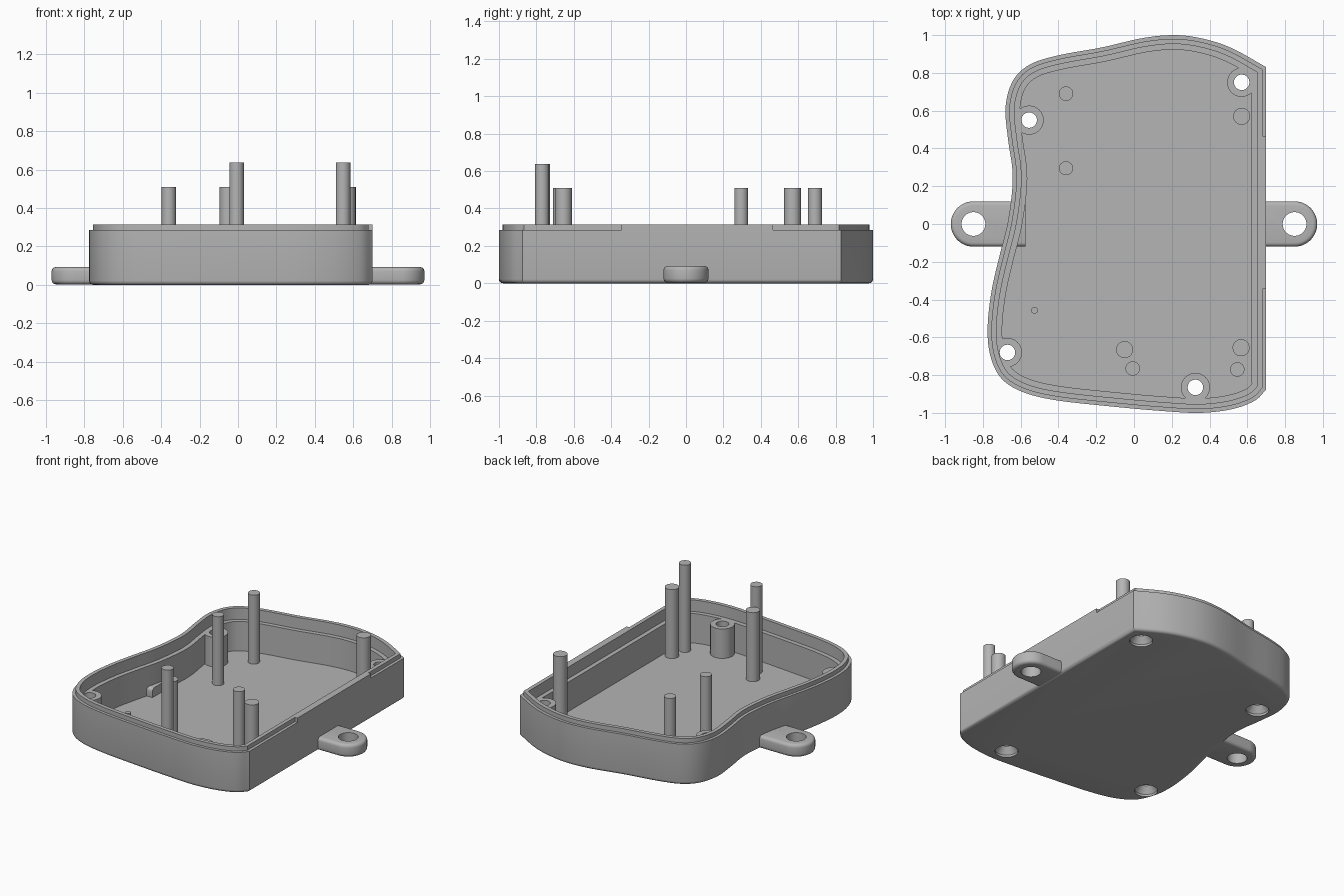
import bpy, bmesh, math
from mathutils import Vector

if "Cube" in bpy.data.objects:
    bpy.data.objects.remove(bpy.data.objects["Cube"], do_unlink=True)

# Material
GREY = (0.46, 0.46, 0.46, 1.0)
grey = bpy.data.materials.new("plain_grey")
grey.use_nodes = True
grey.diffuse_color = GREY
grey.node_tree.nodes["Principled BSDF"].inputs["Base Color"].default_value = GREY

# Shared heights
FLOOR, LEDGE, STEP, RIM = 0.03, 0.235, 0.285, 0.315
SCREWS = [(0.57, 0.75), (-0.555, 0.55), (-0.67, -0.68), (0.325, -0.865)]


def finish(name, bm):
    """Turn a bmesh into a grey object."""
    bmesh.ops.recalc_face_normals(bm, faces=bm.faces)
    mesh = bpy.data.meshes.new(name)
    bm.to_mesh(mesh)
    bm.free()
    mesh.materials.append(grey)
    obj = bpy.data.objects.new(name, mesh)
    bpy.context.collection.objects.link(obj)
    return obj


def smooth(obj):
    bpy.ops.object.select_all(action="DESELECT")
    obj.select_set(True)
    bpy.context.view_layer.objects.active = obj
    bpy.ops.object.shade_smooth_by_angle(angle=math.radians(35))


def loft(name, rings):
    """Skin closed rings of equal length and cap both ends."""
    bm = bmesh.new()
    loops = [[bm.verts.new(p) for p in ring] for ring in rings]
    for low, high in zip(loops, loops[1:]):
        for i in range(len(low)):
            j = (i + 1) % len(low)
            bm.faces.new((low[i], low[j], high[j], high[i]))
    bm.faces.new(loops[0][::-1])
    bm.faces.new(loops[-1])
    return finish(name, bm)


def lathe(name, centre, profile, sides=32):
    """Solid of revolution from (radius, height) pairs."""
    turns = [math.tau * i / sides for i in range(sides)]
    return loft(name, [[(centre[0] + r * math.cos(a), centre[1] + r * math.sin(a), z)
                        for a in turns] for r, z in profile])


def combine(target, helper, operation):
    """Apply a boolean and remove the helper."""
    helper.hide_render = True
    mod = target.modifiers.new("cut", "BOOLEAN")
    mod.object, mod.operation, mod.solver = helper, operation, "EXACT"
    graph = bpy.context.evaluated_depsgraph_get()
    mesh = bpy.data.meshes.new_from_object(target.evaluated_get(graph))
    target.modifiers.clear()
    target.data = mesh
    bpy.data.objects.remove(helper, do_unlink=True)


def spline(points, steps):
    """Open Catmull-Rom curve through the points."""
    pts = [Vector(p) for p in points]
    pts = [2 * pts[0] - pts[1]] + pts + [2 * pts[-1] - pts[-2]]
    out = []
    for a, b, c, d in zip(pts, pts[1:], pts[2:], pts[3:]):
        for i in range(steps):
            t = i / steps
            out.append(0.5 * (2 * b + (c - a) * t + (2 * a - 5 * b + 4 * c - d) * t ** 2
                              + (3 * b - a - 3 * c + d) * t ** 3))
    return out + [pts[-2]]


def inset(points, distance, z):
    """Mitred inward offset of a counter-clockwise outline."""
    ring = []
    for i, p in enumerate(points):
        before = (p - points[i - 1]).normalized()
        after = (points[(i + 1) % len(points)] - p).normalized()
        m, n = Vector((-before.y, before.x)), Vector((-after.y, after.x))
        q = p + (m + n) * distance / (1 + m.dot(n))
        ring.append((q.x, q.y, z))
    return ring


# Case outline: straight on one side, waisted on the other
outline = spline([
    (0.70, 0.83), (0.52, 0.93), (0.37, 0.98), (0.22, 1.0), (0.05, 0.985),
    (-0.17, 0.935), (-0.4, 0.893), (-0.55, 0.845), (-0.64, 0.76), (-0.68, 0.62),
    (-0.667, 0.45), (-0.645, 0.3), (-0.645, 0.18), (-0.67, 0), (-0.715, -0.18),
    (-0.755, -0.36), (-0.775, -0.55), (-0.76, -0.7), (-0.7, -0.82), (-0.58, -0.893),
    (-0.4, -0.935), (-0.1, -0.968), (0.15, -0.99), (0.35, -1.0), (0.52, -0.98),
    (0.64, -0.935), (0.70, -0.875)], 6)

# Shell section: rounded base, stepped rim, inner ledge and floor
R = 0.022
section = [(R * (1 - math.sin(a)), R * (1 - math.cos(a)))
           for a in (math.pi * k / 8 for k in range(5))]
section += [(0, STEP), (0.02, STEP), (0.02, RIM), (0.047, RIM),
            (0.047, LEDGE), (0.077, LEDGE), (0.077, FLOOR)]
shell = loft("case_shell", [inset(outline, d, z) for d, z in section])

# Screw bosses and countersunk holes
for spot in SCREWS:
    combine(shell, lathe("boss", spot, [(0.077, 0.015), (0.077, LEDGE)]), "UNION")
for spot in SCREWS:
    combine(shell, lathe("screw_hole", spot, [
        (0.073, -0.02), (0.073, 0.015), (0.041, 0.06), (0.041, RIM)]), "DIFFERENCE")
smooth(shell)


def block(name, low, high):
    corners = [(low[0], low[1]), (high[0], low[1]), (high[0], high[1]), (low[0], high[1])]
    return loft(name, [[(x, y, z) for x, y in corners] for z in (low[2], high[2])])


# Raised middle of the straight rim
block("rim_tongue", (0.675, -0.345, STEP), (0.70, 0.465, RIM))


# Mounting lugs, one per side
def lug(name, side, root):
    half, reach = 0.12, 0.85
    arc = [math.pi * (i / 24 - 0.5) for i in range(25)]
    plan = [(reach + half * math.cos(a), half * math.sin(a)) for a in arc]
    plan += [(root, half), (root, -half)]
    obj = loft(name, [[(side * x, y, z) for x, y in plan] for z in (0.003, 0.093)])
    bm = bmesh.new()
    bm.from_mesh(obj.data)
    edges = [e for e in bm.edges
             if abs(e.verts[0].co.z - e.verts[1].co.z) < 0.001
             and max(abs(v.co.x) for v in e.verts) > root + 0.01]
    bmesh.ops.bevel(bm, geom=edges, offset=0.022, segments=4, profile=0.5, affect="EDGES")
    bmesh.ops.recalc_face_normals(bm, faces=bm.faces)
    bm.to_mesh(obj.data)
    bm.free()
    hole = lathe("lug_hole", (side * reach, 0), [(0.063, -0.1), (0.063, 0.2)])
    combine(obj, hole, "DIFFERENCE")
    smooth(obj)


lug("left_lug", 1, 0.66)
lug("right_lug", -1, 0.575)

# Support pegs standing on the floor
SHORT, TALL = 0.51, 0.638
pegs = [("back_peg", -0.36, 0.69, 0.038, SHORT), ("middle_peg", -0.36, 0.295, 0.037, SHORT),
        ("back_left_peg", 0.57, 0.57, 0.045, SHORT), ("front_peg", -0.05, -0.665, 0.045, SHORT),
        ("front_left_peg", 0.567, -0.655, 0.045, SHORT),
        ("tall_front_peg", -0.007, -0.765, 0.038, TALL),
        ("tall_left_peg", 0.547, -0.77, 0.038, TALL),
        ("locating_pin", -0.527, -0.457, 0.018, 0.07)]
for name, x, y, radius, top in pegs:
    smooth(lathe(name, (x, y), [(radius, FLOOR - 0.01), (radius, top)]))
